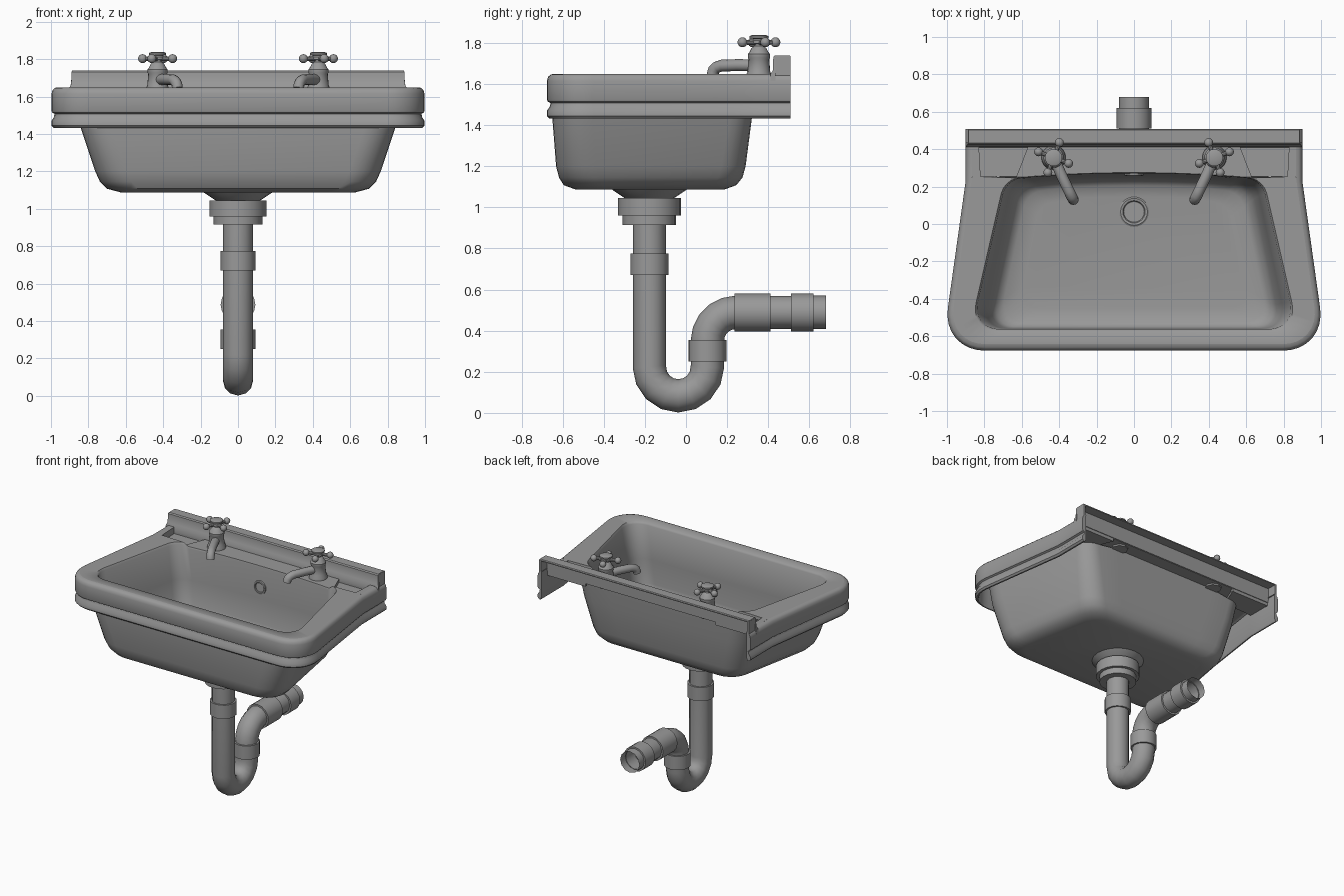
import bpy, bmesh, math
from mathutils import Vector, Matrix

if "Cube" in bpy.data.objects:
    bpy.data.objects.remove(bpy.data.objects["Cube"])

MAT = bpy.data.materials.new("dark_grey")
MAT.diffuse_color = (0.32, 0.32, 0.32, 1)
MAT.use_nodes = True
MAT.node_tree.nodes["Principled BSDF"].inputs["Base Color"].default_value = MAT.diffuse_color


def finish(bm, name, angle=35):
    bmesh.ops.remove_doubles(bm, verts=bm.verts, dist=1e-5)
    bmesh.ops.recalc_face_normals(bm, faces=bm.faces)
    me = bpy.data.meshes.new(name)
    bm.to_mesh(me)
    bm.free()
    me.materials.append(MAT)
    ob = bpy.data.objects.new(name, me)
    bpy.context.collection.objects.link(ob)
    bpy.ops.object.select_all(action='DESELECT')
    ob.select_set(True)
    bpy.context.view_layer.objects.active = ob
    bpy.ops.object.shade_smooth_by_angle(angle=math.radians(angle))
    return ob


def loft(bm, rows, closed=True, caps=(False, False), skip=None):
    vs = [[bm.verts.new(p) for p in r] for r in rows]
    n = len(rows[0])
    for i in range(len(rows) - 1):
        for j in range(n if closed else n - 1):
            if skip and skip(i, j):
                continue
            k = (j + 1) % n
            bm.faces.new((vs[i][j], vs[i][k], vs[i + 1][k], vs[i + 1][j]))
    for c, r in zip(caps, (vs[0], vs[-1])):
        if c:
            bm.faces.new(r)
    return vs


def lathe(name, prof, loc, axis='Z', n=20, caps=(True, True)):
    bm = bmesh.new()
    loft(bm, [[(r * math.cos(2 * math.pi * i / n), r * math.sin(2 * math.pi * i / n), z)
               for i in range(n)] for r, z in prof], caps=caps)
    m = Matrix.Translation(loc)
    if axis == 'Y':                      # local z points to +y
        m = m @ Matrix.Rotation(-math.pi / 2, 4, 'X')
    bm.transform(m)
    return finish(bm, name)


def prism(name, outline, z0, z1):
    bm = bmesh.new()
    loft(bm, [[(x, y, z) for x, y in outline] for z in (z0, z1)], caps=(True, True))
    return finish(bm, name)


def tube(name, pts, r, caps=False):
    cu = bpy.data.curves.new(name, 'CURVE')
    cu.dimensions = '3D'
    cu.bevel_depth, cu.bevel_resolution, cu.use_fill_caps = r, 4, caps
    sp = cu.splines.new('POLY')
    sp.points.add(len(pts) - 1)
    for p, q in zip(sp.points, pts):
        p.co = (*q, 1)
    tmp = bpy.data.objects.new(name, cu)
    bpy.context.collection.objects.link(tmp)
    bpy.context.view_layer.update()
    bm = bmesh.new()
    bm.from_mesh(tmp.to_mesh())
    bpy.data.objects.remove(tmp)
    return finish(bm, name, 40)


def fillet(a, c, b, t, n):
    """Arc of n points rounding corner c between a and b, tangent length t."""
    a, b, c = Vector(a), Vector(b), Vector(c)
    p, q = c + (a - c).normalized() * t, c + (b - c).normalized() * t
    w, out = 0.74, []
    for i in range(n):
        s = i / (n - 1)
        k = ((1 - s) ** 2, 2 * w * s * (1 - s), s * s)
        out.append(tuple((p * k[0] + c * k[1] + q * k[2]) / sum(k)))
    return out


def back_curve(x):
    return 0.025 * max(0, 1 - (x / 0.6) ** 2)


def ring(xb, yb, rb, xf, yf, rf, z, zback=None, bow=1):
    """Closed, mirrored basin outline. Points 0-3 and their mirrors form the back edge."""
    half = [(x, yb + bow * back_curve(x)) for x in ((xb - rb) * f for f in (0.0, 0.35, 0.7))]
    half += fillet((0, yb), (xb, yb), (xf, yf), rb, 6)
    half += fillet((xb, yb), (xf, yf), (0, yf), rf, 9)
    pts = half + [(-x, y) for x, y in reversed(half[1:])]
    n = len(pts)
    return [(x, y, min(z, zback) if zback and min(i, n - i) < 4 else z)
            for i, (x, y) in enumerate(pts)]


DECK = 1.625


# --- skirt around front and sides, open at the back
def skirt_row(o, z):
    half = [(0.9 - o, 0.508), (0.9 - o, 0.36), (0.9 - o, 0.23)]
    half += fillet((0.9 - o, 0.23), (1.027 - o, -0.677 + o), (0, -0.677 + o), 0.23 - o, 9)
    return [(x, y, z) for x, y in half + [(-x, y) for x, y in reversed(half)]]

prof = [(0.03, 1.63), (0.03, 1.45), (0.022, 1.432), (0.012, 1.433), (0.0, 1.445), (0.0, 1.47),
        (0.014, 1.49), (0.018, 1.508), (0.004, 1.515), (0.0, 1.525), (0.0, 1.615), (0.006, 1.635),
        (0.018, 1.646), (0.035, 1.65)]
bm = bmesh.new()
vs = loft(bm, [skirt_row(o, z) for o, z in prof], closed=False)
for k in (0, -1):
    bm.faces.new([r[k] for r in vs])
finish(bm, "rim_skirt")

# --- rim top and inside of the bowl
rows = [ring(0.865, 0.255, 0.01, 0.992, -0.642, 0.195, 1.65, DECK, 0),
        ring(0.69, 0.25, 0.09, 0.88, -0.575, 0.16, 1.65, DECK),
        ring(0.68, 0.247, 0.09, 0.868, -0.562, 0.15, 1.635, DECK - 0.012),
        ring(0.65, 0.24, 0.09, 0.82, -0.56, 0.14, 1.38),
        ring(0.625, 0.225, 0.09, 0.785, -0.558, 0.13, 1.2),
        ring(0.6, 0.205, 0.09, 0.76, -0.55, 0.13, 1.15),
        ring(0.57, 0.18, 0.09, 0.72, -0.525, 0.13, 1.13),
        ring(0.5, 0.12, 0.08, 0.62, -0.45, 0.12, 1.12)]
n = len(rows[0])
bm = bmesh.new()
loft(bm, rows, caps=(False, True), skip=lambda i, j: i == 0 and (j < 3 or j >= n - 3))
finish(bm, "rim_and_bowl_inside", 50)

# --- outside of the bowl, its back rising to the tap deck
rows = [ring(0.705, 0.332, 0.1, 0.91, -0.65, 0.2, 1.588, None, 0),
        ring(0.68, 0.32, 0.11, 0.875, -0.65, 0.2, 1.43, None, 0),
        ring(0.63, 0.29, 0.12, 0.795, -0.632, 0.2, 1.2, None, 0),
        ring(0.61, 0.275, 0.12, 0.77, -0.618, 0.2, 1.145, None, 0),
        ring(0.575, 0.245, 0.12, 0.735, -0.595, 0.2, 1.108, None, 0),
        ring(0.51, 0.19, 0.12, 0.66, -0.54, 0.18, 1.088, None, 0)]
rows[0] = [(x, y, 1.615 if y > 0.3 and abs(x) < 0.55 else z) for x, y, z in rows[0]]
bm = bmesh.new()
loft(bm, rows, caps=(False, True))
finish(bm, "bowl_outside")

# --- tap deck, side dishes and wings
front = [(x / 10, 0.25 + back_curve(x / 10)) for x in range(-6, 7)]
prism("tap_deck", [(-0.56, 0.43), (-0.63, 0.25)] + front + [(0.63, 0.25), (0.56, 0.43)], 1.612, DECK)
for s, side in ((1, "right"), (-1, "left")):
    def flip(pts):
        return [(s * x, y) for x, y in pts]
    prism("dish_" + side, flip(((0.55, 0.43), (0.62, 0.255), (0.84, 0.255), (0.84, 0.43))), 1.59, 1.6)
    prism("dish_step_" + side, flip(((0.55, 0.43), (0.62, 0.25), (0.63, 0.25), (0.56, 0.43))),
          1.59, DECK)
    prism("dish_back_" + side, flip(((0.55, 0.412), (0.88, 0.412), (0.88, 0.43), (0.55, 0.43))),
          1.59, 1.63)
    prism("wing_" + side, flip(((0.83, 0.43), (0.82, 0.25), (0.866, 0.25), (0.866, 0.43))),
          1.59, 1.65)

# --- splashback: front wall with a coved foot and a top, hollow behind, closed ends
prof = [(0.9, 0.435, 1.615), (0.9, 0.41, 1.615), (0.9, 0.412, 1.65), (0.892, 0.422, 1.665),
        (0.89, 0.425, 1.732), (0.886, 0.432, 1.74), (0.886, 0.502, 1.74), (0.887, 0.508, 1.735),
        (0.887, 0.508, 1.728), (0.887, 0.435, 1.728)]
bm = bmesh.new()
loft(bm, [[(s * x, y, z) for x, y, z in prof] for s in (-1, 1)], caps=(True, True))
finish(bm, "splashback")
for s, side in ((1, "right"), (-1, "left")):
    prism("splashback_end_" + side, [(s * x, y) for x, y in
                                     ((0.872, 0.43), (0.888, 0.43), (0.888, 0.508), (0.872, 0.508))],
          1.6, 1.735)

# --- drain ring and overflow ring
lathe("drain_ring", [(0.08, 1.112), (0.08, 1.127), (0.072, 1.132), (0.06, 1.13), (0.055, 1.122)],
      (0, 0.065, 0), n=24)
lathe("overflow_ring", [(0.036, 0.012), (0.036, 0.0), (0.04, -0.004), (0.05, -0.002),
                        (0.053, 0.015)], (0, 0.261, 1.465), 'Y')

# --- waste trap
PY = -0.178
lathe("drain_fitting", [(0.19, 1.095), (0.18, 1.085), (0.12, 1.045), (0.153, 1.045), (0.153, 0.96),
                        (0.13, 0.96), (0.13, 0.915), (0.07, 0.915)], (0, PY, 0))
path = [(0, PY, 0.95)]
for i in range(9):
    a = math.pi * (1 + i / 8)
    path.append((0, -0.037 + 0.141 * math.cos(a), 0.224 + 0.141 * math.sin(a)))
for i in range(6):
    a = math.pi * (1 - i / 10)
    path.append((0, 0.244 + 0.14 * math.cos(a), 0.349 + 0.14 * math.sin(a)))
path.append((0, 0.68, 0.489))
tube("trap_pipe", path, 0.081)


def collar(name, loc, length, axis):
    lathe(name, [(0.075, 0), (0.093, 0), (0.093, length), (0.075, length)], loc, axis, 16,
          (False, False))

collar("collar_inlet", (0, PY, 0.67), 0.105, 'Z')
collar("collar_riser", (0, 0.104, 0.25), 0.105, 'Z')
collar("collar_elbow", (0, 0.235, 0.488), 0.175, 'Y')
collar("collar_outlet", (0, 0.51, 0.488), 0.11, 'Y')

# --- taps, mirrored left and right
TY = 0.355
for s, side in ((1, "right"), (-1, "left")):
    c = Vector((s * 0.43, TY, 0))
    lathe("tap_body_" + side, [(0.066, 1.615), (0.064, 1.64), (0.055, 1.66), (0.05, 1.72),
                               (0.054, 1.728), (0.054, 1.745), (0.046, 1.755), (0.036, 1.775),
                               (0.022, 1.785), (0.02, 1.795), (0.036, 1.798), (0.036, 1.812),
                               (0.028, 1.82), (0.046, 1.823), (0.046, 1.833), (0.034, 1.838)], c)
    lathe("tap_nut_" + side, [(0.06, 1.6), (0.06, 1.618)], c, n=8)
    tube("tap_spout_" + side, [(c.x - s * dx, TY + dy, z) for dx, dy, z in
                               ((0, 0, 1.69), (0.045, -0.1, 1.692), (0.083, -0.18, 1.69),
                                (0.095, -0.205, 1.682), (0.103, -0.22, 1.668),
                                (0.106, -0.225, 1.645))], 0.029, True)
    bm = bmesh.new()
    for k in range(4):
        a = math.radians(69 + 90 * k)
        d = Vector((-s * math.cos(a), math.sin(a), 0))
        hub = c + Vector((0, 0, 1.803))
        bmesh.ops.create_uvsphere(bm, u_segments=12, v_segments=8, radius=0.024,
                                  matrix=Matrix.Translation(hub + d * 0.086))
        rot = d.to_track_quat('Z', 'Y').to_matrix().to_4x4()
        bmesh.ops.create_cone(bm, cap_ends=True, segments=10, radius1=0.014, radius2=0.011,
                              depth=0.08, matrix=Matrix.Translation(hub + d * 0.045) @ rot)
    finish(bm, "tap_handle_" + side)
